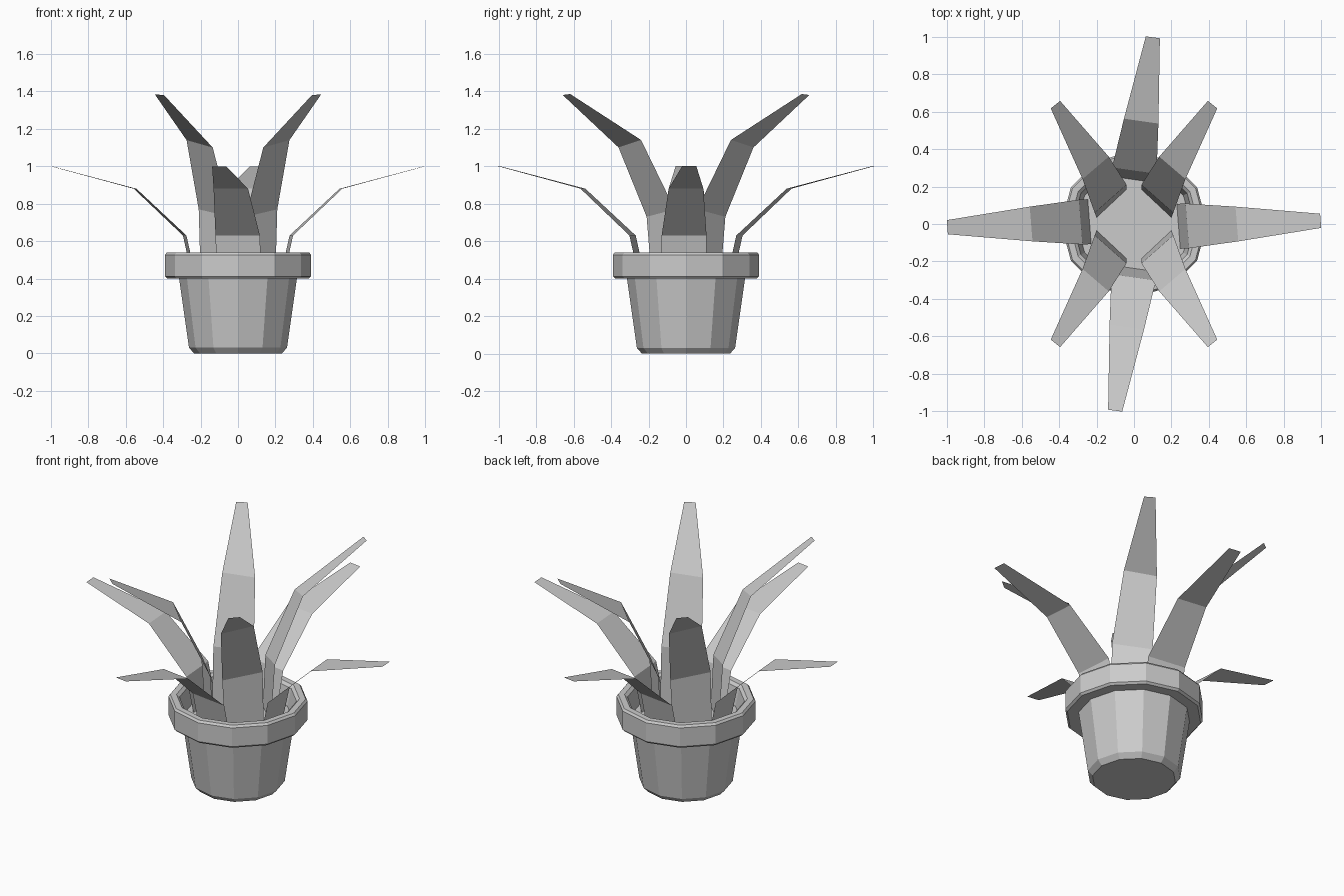
import bpy
from math import cos, sin, radians, pi

if "Cube" in bpy.data.objects:
    bpy.data.objects.remove(bpy.data.objects["Cube"])

SIDES = 12
SOIL_Z = 0.42


def add_mesh(name, verts, faces):
    mesh = bpy.data.meshes.new(name)
    mesh.from_pydata(verts, [], faces)
    mesh.update()
    obj = bpy.data.objects.new(name, mesh)
    bpy.context.collection.objects.link(obj)
    return obj


def lathe(name, profile):
    """Revolve (radius, z) points into a faceted shell with a closed base."""
    n = SIDES
    verts = [(r * cos(2 * pi * i / n), r * sin(2 * pi * i / n), z)
             for r, z in profile for i in range(n)]
    faces = [(k * n + i, k * n + (i + 1) % n,
              (k + 1) * n + (i + 1) % n, (k + 1) * n + i)
             for k in range(len(profile) - 1) for i in range(n)]
    faces.append(tuple(reversed(range(n))))
    return add_mesh(name, verts, faces)


def leaf(name, rows, sx=1, sy=1):
    """Thin blade through rows of (left, right) points, optionally mirrored."""
    verts = [(x * sx, y * sy, z) for row in rows for x, y, z in row]
    faces = [(2 * k, 2 * k + 1, 2 * k + 3, 2 * k + 2) for k in range(len(rows) - 1)]
    if sx * sy < 0:
        faces = [f[::-1] for f in faces]
    return add_mesh(name, verts, faces)


# Pot: chamfered foot, tapered wall, thick rim, inner wall down to the soil
lathe("pot", [(0.235, 0), (0.262, 0.03), (0.315, 0.40), (0.378, 0.40),
              (0.39, 0.412), (0.39, 0.527), (0.38, 0.54), (0.345, 0.54),
              (0.328, 0.525), (0.305, SOIL_Z)])

# Soil disc
soil = [(0.305 * cos(2 * pi * i / SIDES), 0.305 * sin(2 * pi * i / SIDES), SOIL_Z)
        for i in range(SIDES)]
add_mesh("soil", soil, [tuple(range(SIDES))])

# Outer drooping leaves: (distance from centre, height, half width)
OUTER = [(0.238, SOIL_Z, 0.12), (0.285, 0.63, 0.12), (0.55, 0.88, 0.093), (0.998, 1.0, 0.038)]


def outer_leaf(name, angle, heading, edge, offset):
    a, e = radians(angle), radians(edge)
    rows = []
    for r, z, w in OUTER:
        side = offset + (r - OUTER[0][0]) * sin(radians(heading))
        row = []
        for s in (1, -1):
            u, v = r - s * w * sin(e), side + s * w * cos(e)
            row.append((u * cos(a) - v * sin(a), u * sin(a) + v * cos(a), z))
        rows.append(row)
    leaf(name, rows)


for name, angle, heading, edge, offset in [
        ("right", 0, 2.2, 4.5, -0.012), ("left", 180, 2.2, 4.5, -0.012),
        ("back", 90, -8, -8, 0.005), ("front", 270, -8, -8, 0.005)]:
    outer_leaf("outer_leaf_" + name, angle, heading, edge, offset)

# Inner upright leaves, one in each quadrant
INNER = [((0.04, 0.185, SOIL_Z), (0.20, 0.035, SOIL_Z)),
         ((0.04, 0.21, 0.73), (0.21, 0.06, 0.77)),
         ((0.135, 0.36, 1.10), (0.275, 0.24, 1.14)),
         ((0.395, 0.658, 1.38), (0.445, 0.618, 1.385))]
for sx, x_name in ((1, "right"), (-1, "left")):
    for sy, y_name in ((1, "back"), (-1, "front")):
        leaf(f"inner_leaf_{y_name}_{x_name}", INNER, sx, sy)
